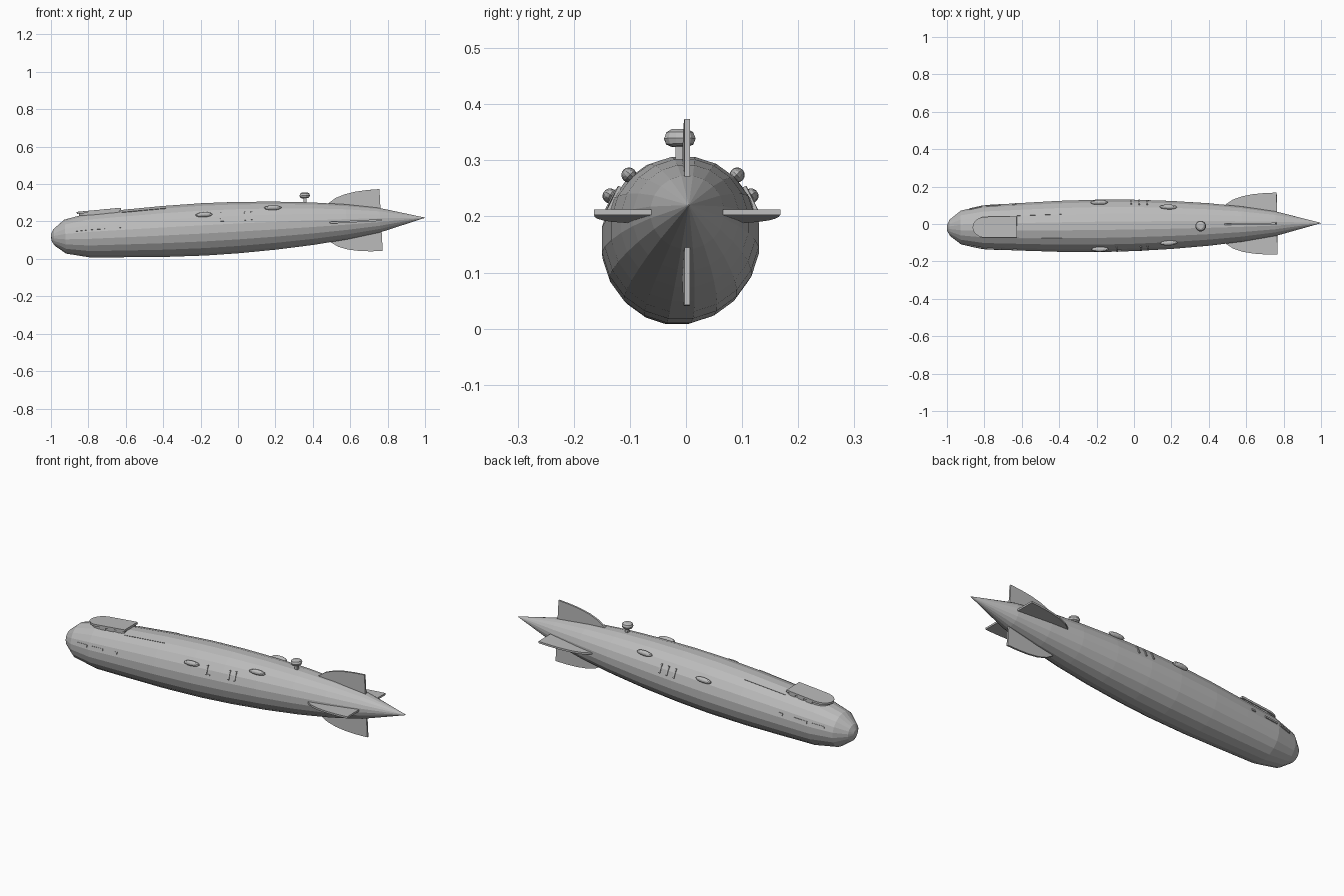
import bpy, bmesh
from math import sin, cos, pi, radians, hypot
from mathutils import Matrix, Vector

cube = bpy.data.objects.get("Cube")
if cube:
    bpy.data.objects.remove(cube)

grey = bpy.data.materials.new("hull grey")
grey.use_nodes = True
GREY = (0.5, 0.5, 0.5, 1)
grey.diffuse_color = GREY
grey.node_tree.nodes["Principled BSDF"].inputs["Base Color"].default_value = GREY

# The whole craft is built along local x, then pitched and yawed slightly
POSE = (Matrix.Translation((0, -0.0075, 0.1675))
        @ Matrix.Rotation(0.0125, 4, 'Z') @ Matrix.Rotation(-0.0525, 4, 'Y'))

HULL = [(-1, 0.018), (-0.985, 0.045), (-0.925, 0.092), (-0.8, 0.119), (-0.6, 0.129),
        (-0.4, 0.138), (-0.18, 0.142), (0, 0.139), (0.2, 0.13), (0.4, 0.115),
        (0.58, 0.095), (0.76, 0.066), (1, 0.001)]


def radius(x):
    for (x0, r0), (x1, r1) in zip(HULL, HULL[1:]):
        if x0 <= x <= x1:
            return r0 + (r1 - r0) * (x - x0) / (x1 - x0)
    return 0


def finish(name, bm, local=Matrix()):
    bmesh.ops.recalc_face_normals(bm, faces=bm.faces)
    mesh = bpy.data.meshes.new(name)
    bm.to_mesh(mesh)
    bm.free()
    mesh.transform(POSE @ local)
    mesh.materials.append(grey)
    ob = bpy.data.objects.new(name, mesh)
    bpy.context.collection.objects.link(ob)
    return ob


def box(name, size, local, bevel=0):
    bm = bmesh.new()
    bmesh.ops.create_cube(bm, size=1)
    bmesh.ops.scale(bm, vec=size, verts=bm.verts)
    if bevel:
        bmesh.ops.bevel(bm, geom=bm.edges[:], offset=bevel, segments=2,
                        profile=0.5, affect='EDGES')
    return finish(name, bm, local)


def slab(name, outline, z0, z1, local=Matrix()):
    """Flat outline in x, y extruded from z0 to z1."""
    bm = bmesh.new()
    face = bm.faces.new([bm.verts.new((x, y, z0)) for x, y in outline])
    new = bmesh.ops.extrude_face_region(bm, geom=[face])["geom"]
    bmesh.ops.translate(bm, vec=(0, 0, z1 - z0),
                        verts=[v for v in new if isinstance(v, bmesh.types.BMVert)])
    return finish(name, bm, local)


def on_hull(x, angle, side, lift=0.0):
    """Frame on the hull: x along it, z outward, at an elevation angle."""
    a = radians(angle)
    slope = (radius(x + 0.03) - radius(x - 0.03)) / 0.06
    out = Vector((-slope, side * cos(a), sin(a))).normalized()
    along = Vector((1, slope * side * cos(a), slope * sin(a))).normalized()
    frame = Matrix((along, out.cross(along), out)).transposed().to_4x4()
    r = radius(x) + lift
    frame.translation = (x, side * cos(a) * r, sin(a) * r)
    return frame


# Hull: faceted body of revolution
SIDES = 20
bm = bmesh.new()
rings = [[bm.verts.new((x, r * cos(2 * pi * (i + 0.5) / SIDES), r * sin(2 * pi * (i + 0.5) / SIDES)))
          for i in range(SIDES)] for x, r in HULL]
for a, b in zip(rings, rings[1:]):
    for i in range(SIDES):
        j = (i + 1) % SIDES
        bm.faces.new((a[i], a[j], b[j], b[i]))
bm.faces.new(rings[0])
bm.faces.new(rings[-1])
finish("hull", bm)

# Four tail fins with a swept, curved leading edge
fin = [(0.48, 0.07), (0.49, 0.104), (0.53, 0.131), (0.58, 0.148), (0.64, 0.159),
       (0.7, 0.164), (0.766, 0.166), (0.766, 0.05)]
for i, name in enumerate(("left_fin", "top_fin", "right_fin", "bottom_fin")):
    slab(name, fin, -0.005, 0.005, Matrix.Rotation(i * pi / 2, 4, 'X'))


# Cabin with a rounded front, overhanging roof and window plates
def cabin_outline(back, front, w):
    cap = 0.07
    arc = [(front + cap - cap * cos(t * pi / 16), w * sin(t * pi / 16)) for t in range(-8, 9)]
    return arc + [(back, w), (back, -w)]


tilt = Matrix.Translation((-0.73, 0, 0)) @ Matrix.Rotation(-0.04, 4, 'Y') @ Matrix.Translation((0.73, 0, 0))
slab("cabin", cabin_outline(-0.622, -0.84, 0.05), 0.08, 0.125, tilt)
slab("cabin_roof", cabin_outline(-0.615, -0.852, 0.056), 0.123, 0.134, tilt)
for side in (-1, 1):
    for x in (-0.75, -0.7, -0.65):
        box("cabin_window", (0.034, 0.006, 0.012),
            tilt @ Matrix.Translation((x, side * 0.05, 0.116)))

for side in (-1, 1):
    tag = "left" if side > 0 else "right"
    # Slot windows near the nose
    for x, length in ((-0.845, 0.07), (-0.75, 0.075), (-0.637, 0.022)):
        box(tag + "_slot_window", (length, 0.012, 0.006), on_hull(x, 17, side))
    # Long thin deck strips behind the cabin
    box(tag + "_deck_strip", (0.24, 0.003, 0.004), on_hull(-0.5, 62, side))
    # Streamlined pods
    for x, angle in ((-0.18, 32), (0.19, 45)):
        bm = bmesh.new()
        bmesh.ops.create_uvsphere(bm, u_segments=12, v_segments=8, radius=1)
        bmesh.ops.scale(bm, vec=(0.047, 0.0135, 0.0135), verts=bm.verts)
        finish(tag + "_pod", bm, on_hull(x, angle, side, 0.006))
    # Upright ribs amidships
    for x in ((-0.01, 0.033, 0.076) if side > 0 else (-0.09, 0.04, 0.075)):
        box(tag + "_rib", (0.008, 0.05, 0.006), on_hull(x, 26, side))
box("right_rib_foot", (0.025, 0.006, 0.006), on_hull(-0.08, 17, -1))

# Lookout head on a short stem
box("lookout_stem", (0.016, 0.016, 0.05),
    Matrix.Translation((0.365, -0.008, 0.128)))
bm = bmesh.new()
head = [(0.016, -0.014), (0.025, -0.01), (0.029, 0), (0.025, 0.011), (0.015, 0.017)]
loops = [[bm.verts.new((r * cos(pi * (i + 0.5) / 6), r * sin(pi * (i + 0.5) / 6), z))
          for i in range(12)] for r, z in head]
for a, b in zip(loops, loops[1:]):
    for i in range(12):
        bm.faces.new((a[i], a[i - 1], b[i - 1], b[i]))
bm.faces.new(loops[0])
bm.faces.new(loops[-1])
finish("lookout_head", bm, Matrix.Translation((0.365, -0.008, 0.152)))
